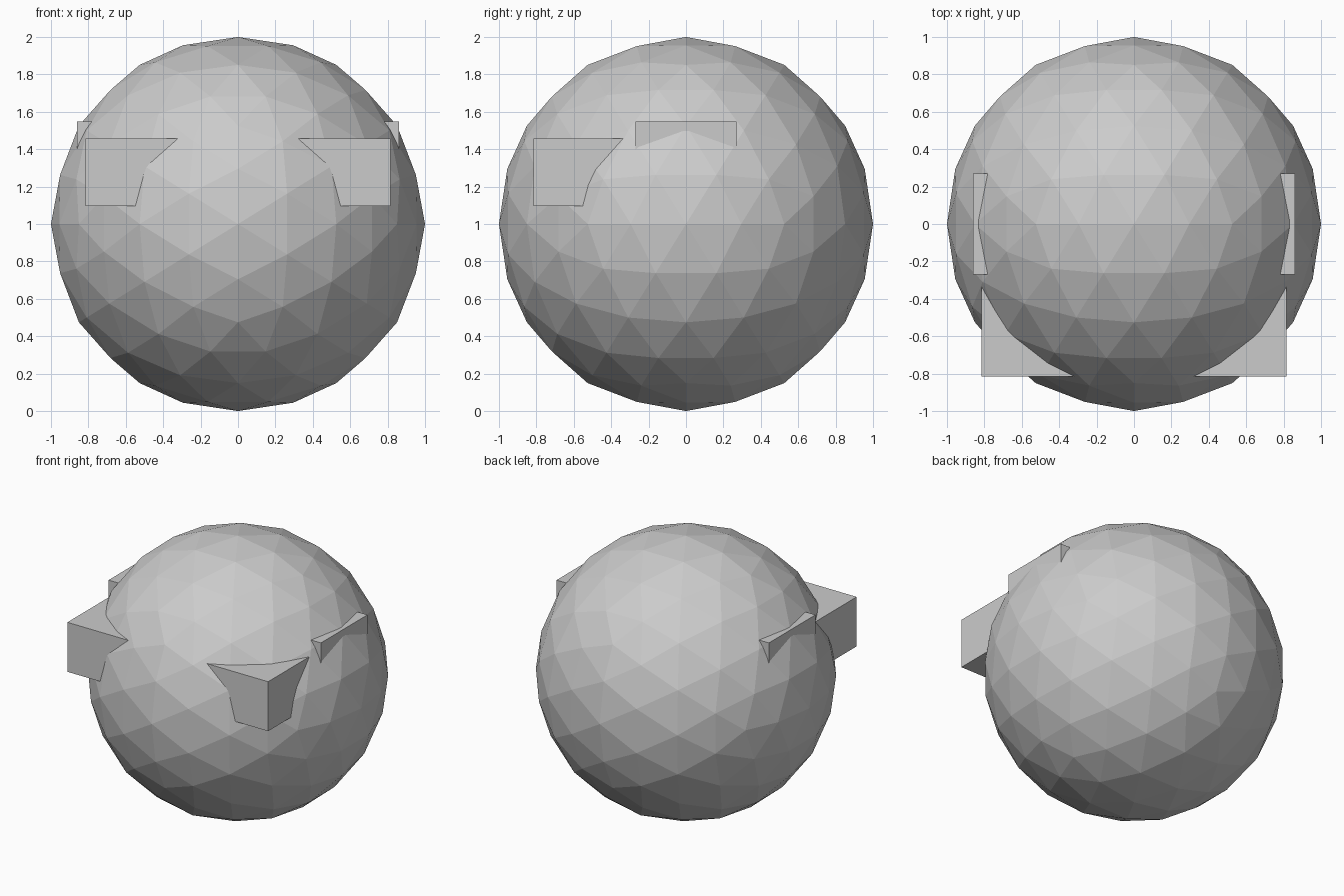
import bpy
import bmesh
from math import atan, sqrt
from mathutils import Matrix, Vector

if "Cube" in bpy.data.objects:
    bpy.data.objects.remove(bpy.data.objects["Cube"])

GOLDEN = (1 + sqrt(5)) / 2


def make_object(name, bm):
    mesh = bpy.data.meshes.new(name)
    bm.to_mesh(mesh)
    bm.free()
    obj = bpy.data.objects.new(name, mesh)
    bpy.context.collection.objects.link(obj)
    return obj


def add_box(name, low, high):
    """Axis-aligned box between two opposite corners."""
    low, high = Vector(low), Vector(high)
    size = high - low
    bm = bmesh.new()
    bmesh.ops.create_cube(
        bm, size=1,
        matrix=Matrix.Translation((low + high) / 2) @ Matrix.Diagonal((*size, 1)))
    return make_object(name, bm)


# Low-poly ball, turned so an icosahedron edge is centred on every axis
bm = bmesh.new()
bmesh.ops.create_icosphere(
    bm, subdivisions=3, radius=1,
    matrix=Matrix.Translation((0, 0, 1)) @ Matrix.Rotation(-atan(1 / GOLDEN), 4, 'Y'))
make_object("ball_body", bm)

# Blocks sunk into the ball, mirrored left and right
for side, s in (("left", -1), ("right", 1)):
    x_in, x_out = sorted((0.275 * s, 0.815 * s))
    add_box(f"{side}_front_block", (x_in, -0.815, 1.095), (x_out, -0.275, 1.458))
    x_in, x_out = sorted((0.32 * s, 0.862 * s))
    add_box(f"{side}_side_block", (x_in, -0.27, 1.18), (x_out, 0.27, 1.547))
